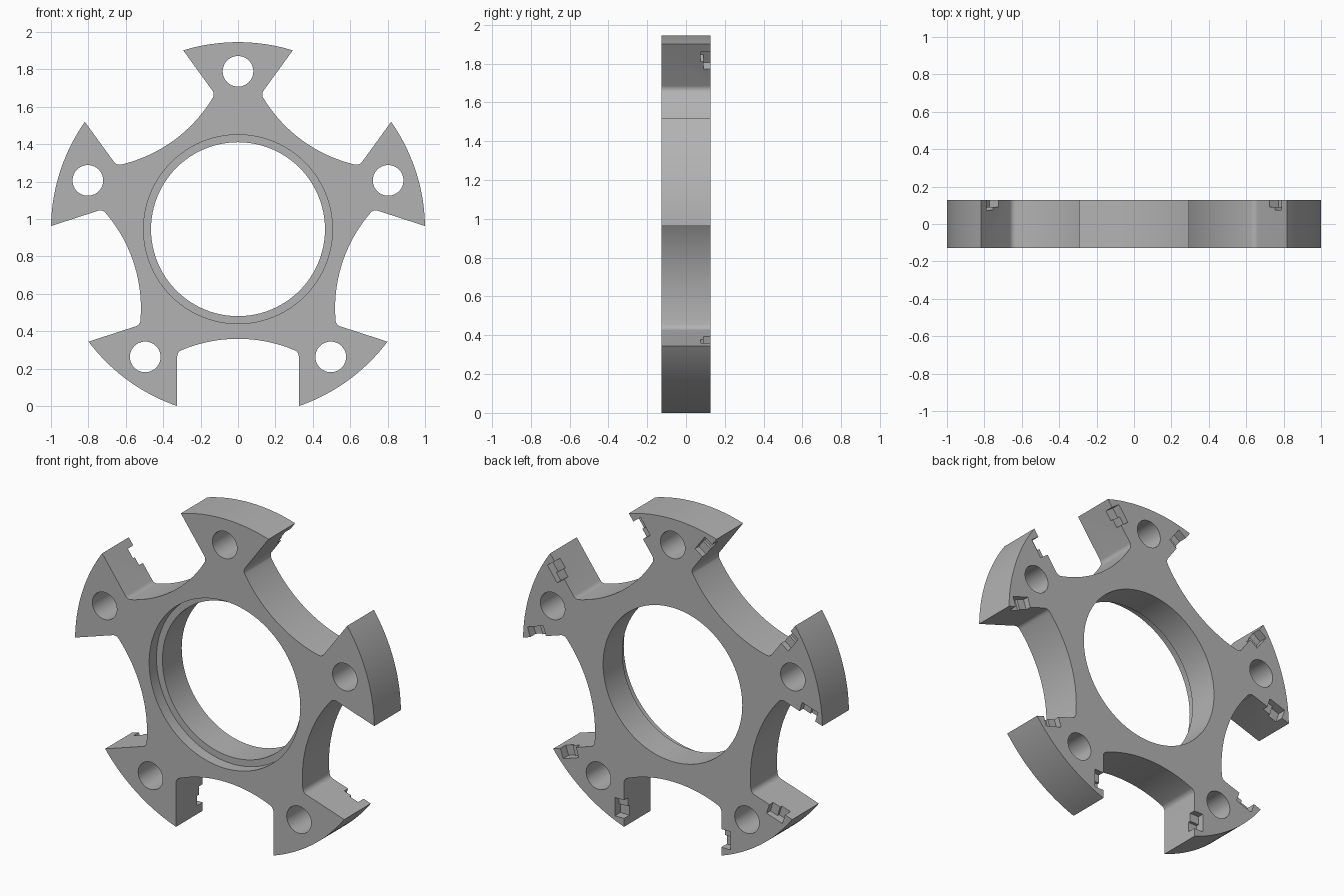
import bpy, bmesh
from math import sin, cos, asin, acos, atan2, sqrt, radians, pi
from mathutils import Matrix, Vector

if "Cube" in bpy.data.objects:
    bpy.data.objects.remove(bpy.data.objects["Cube"])

ARMS = 5
HALF = 0.127                 # half thickness
NOTCH = 0.325                # half width of the gap between arms
FLOOR, CURVE, FILLET = 0.586, 0.78, 0.035
CENTRE_Z = sqrt(1 - NOTCH ** 2)

metal = bpy.data.materials.new("grey metal")
metal.use_nodes = True
grey = (0.45, 0.45, 0.45, 1)
metal.diffuse_color = grey
metal.node_tree.nodes["Principled BSDF"].inputs["Base Color"].default_value = grey


def make_object(name, bm):
    bmesh.ops.recalc_face_normals(bm, faces=bm.faces)
    mesh = bpy.data.meshes.new(name)
    bm.to_mesh(mesh)
    bm.free()
    mesh.materials.append(metal)
    obj = bpy.data.objects.new(name, mesh)
    bpy.context.collection.objects.link(obj)
    return obj


def arc(cx, cy, r, a, b, steps):
    return [Vector((cx + r * cos(a + (b - a) * i / steps),
                    cy + r * sin(a + (b - a) * i / steps)))
            for i in range(steps + 1)]


def prism(bm, points, y0, y1):
    """Extrude an outline in the x-z plane from y0 to y1."""
    face = bm.faces.new([bm.verts.new((p.x, y0, p.y)) for p in points])
    new = bmesh.ops.extrude_face_region(bm, geom=[face])["geom"]
    bmesh.ops.translate(bm, vec=(0, y1 - y0, 0),
                        verts=[v for v in new if isinstance(v, bmesh.types.BMVert)])


def turned(points, k):
    spin = Matrix.Rotation(2 * pi * k / ARMS, 2)
    return [spin @ p for p in points]


# One gap between arms, drawn at the bottom: wall, fillet, curved floor, mirrored
low = -(FLOOR + CURVE)
fx = NOTCH - FILLET
fy = low + sqrt((CURVE - FILLET) ** 2 - fx ** 2)
meet = atan2(fy - low, fx)
right_half = arc(fx, fy, FILLET, 0, meet, 6) + arc(0, low, CURVE, meet, pi / 2, 12)[1:]
left_half = [Vector((-p.x, p.y)) for p in reversed(right_half[:-1])]
tip = asin(NOTCH)
gap = list(reversed(right_half + left_half))
rim = arc(0, 0, 1, -pi / 2 + tip, -pi / 2 + 2 * pi / ARMS - tip, 20)

# Spacer plate outline repeated round the centre
outline = []
for k in range(ARMS):
    outline += turned(gap + rim, k)
bm = bmesh.new()
prism(bm, outline, -HALF, HALF)
plate = make_object("spacer_plate", bm)


def cut(bm):
    cutter = make_object("cutter", bm)
    cutter.hide_render = True
    mod = plate.modifiers.new("cut", "BOOLEAN")
    mod.operation, mod.solver, mod.object = "DIFFERENCE", "EXACT", cutter
    graph = bpy.context.evaluated_depsgraph_get()
    mesh = bpy.data.meshes.new_from_object(plate.evaluated_get(graph))
    plate.modifiers.clear()
    plate.data = mesh
    bpy.data.objects.remove(cutter)


def circle(x, y, r, steps):
    return arc(x, y, r, 0, 2 * pi, steps)[:-1]


# Centre bore with a shallow wider seat at the front
bm = bmesh.new()
prism(bm, circle(0, 0, 0.465, 96), -0.3, 0.3)
cut(bm)
bm = bmesh.new()
prism(bm, circle(0, 0, 0.505, 96), -0.3, -HALF + 0.07)
cut(bm)

# Bolt hole in each arm
bm = bmesh.new()
for k in range(ARMS):
    prism(bm, turned(circle(0, 0.844, 0.082, 40), k), -0.3, 0.3)
cut(bm)

# Stepped clip pockets in the back edge of both walls of every gap
for near, far, depth in ((0.835, 0.895, 0.052), (0.785, 0.84, 0.036)):
    bm = bmesh.new()
    for k in range(ARMS):
        for side in (-1, 1):
            a, b = side * (NOTCH - 0.05), side * (NOTCH + 0.06)
            box = [Vector(p) for p in ((a, -near), (b, -near), (b, -far), (a, -far))]
            prism(bm, turned(box, k), HALF - depth, 0.3)
    cut(bm)

# Stand the plate on the ground and smooth its curved walls
plate.data.transform(Matrix.Translation((0, 0, CENTRE_Z)))
plate.data.materials.clear()
plate.data.materials.append(metal)
bpy.context.view_layer.objects.active = plate
plate.select_set(True)
bpy.ops.object.shade_smooth_by_angle(angle=radians(30))
